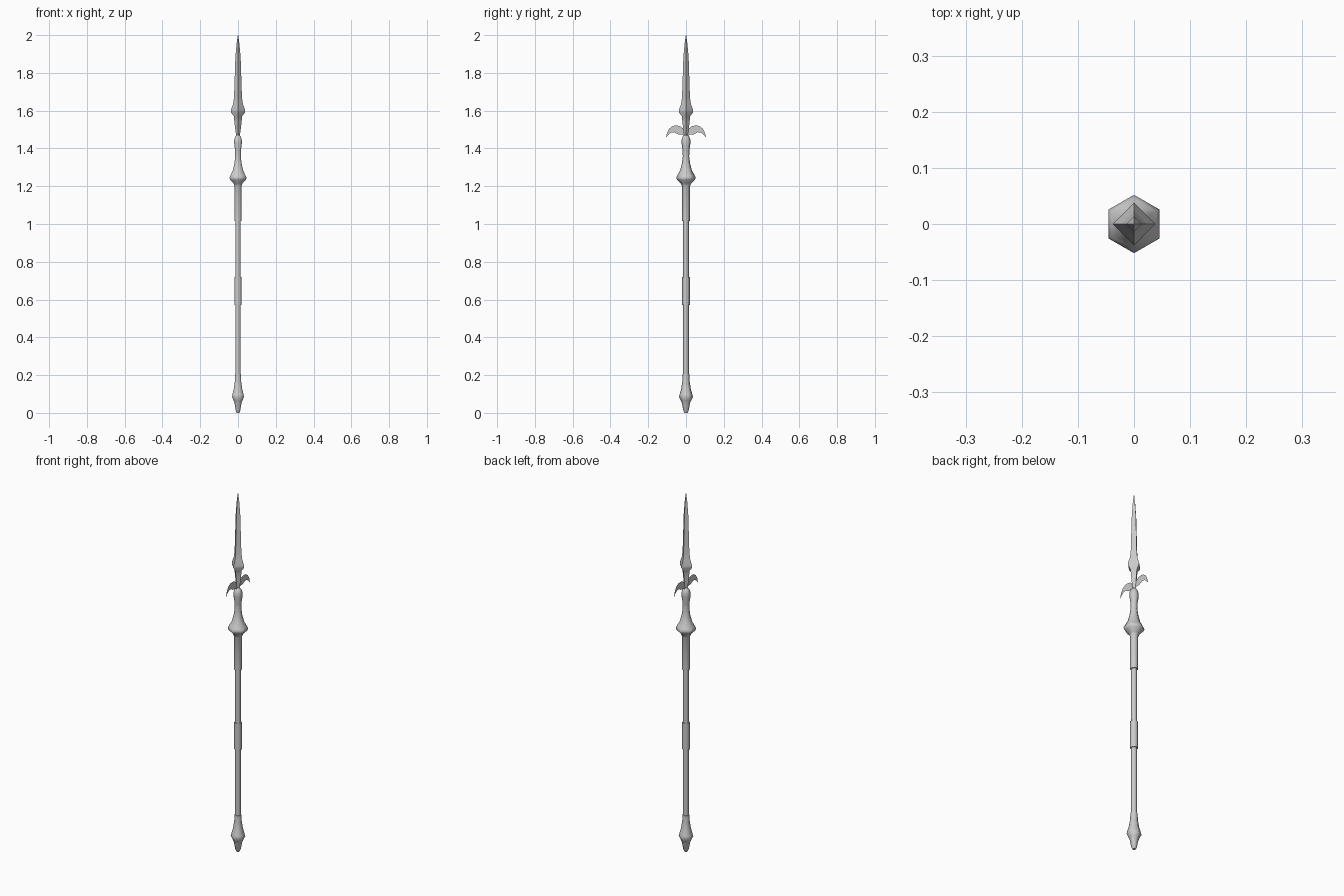
import bpy, bmesh
from math import pi, sin, cos, radians

if "Cube" in bpy.data.objects:
    bpy.data.objects.remove(bpy.data.objects["Cube"])


def finish(name, bm, angle):
    bmesh.ops.remove_doubles(bm, verts=bm.verts, dist=1e-5)
    mesh = bpy.data.meshes.new(name)
    bm.to_mesh(mesh)
    bm.free()
    obj = bpy.data.objects.new(name, mesh)
    bpy.context.collection.objects.link(obj)
    bpy.ops.object.select_all(action='DESELECT')
    obj.select_set(True)
    bpy.context.view_layer.objects.active = obj
    bpy.ops.object.shade_smooth_by_angle(angle=radians(angle))
    return obj


def turned(name, profile, sides=6, angle=65):
    """Stack of polygon rings (radius, z), one corner on +y, capped at both ends."""
    bm = bmesh.new()
    rings = []
    for r, z in profile:
        rings.append([bm.verts.new((-r * sin(2 * pi * i / sides),
                                    r * cos(2 * pi * i / sides), z))
                      for i in range(sides)])
    for a, b in zip(rings, rings[1:]):
        for i in range(sides):
            j = (i + 1) % sides
            bm.faces.new((a[i], a[j], b[j], b[i]))
    bm.faces.new(rings[0][::-1])
    bm.faces.new(rings[-1])
    return finish(name, bm, angle)


# Butt cap at the bottom
turned("butt_cap", [(0.008, 0), (0.014, 0.012), (0.021, 0.05), (0.027, 0.065),
                    (0.037, 0.085), (0.034, 0.097), (0.025, 0.13),
                    (0.019, 0.17), (0.018, 0.205)])

# Shaft and hand grip
turned("shaft", [(0.015, 0.19), (0.015, 1.03)])
turned("grip", [(0.02, 0.57), (0.02, 0.72)])

# Socket with wide collar, waist and knob
turned("socket", [(0.02, 1.015), (0.021, 1.20), (0.027, 1.215), (0.048, 1.234),
                  (0.052, 1.246), (0.046, 1.257), (0.031, 1.285), (0.022, 1.32),
                  (0.017, 1.355), (0.018, 1.39), (0.023, 1.425), (0.023, 1.445),
                  (0.017, 1.463), (0.007, 1.472)])

# Four-sided spear head with tapering neck
turned("spear_head", [(0.007, 1.455), (0.013, 1.49), (0.019, 1.54), (0.022, 1.57),
                      (0.038, 1.592), (0.038, 1.603), (0.026, 1.635),
                      (0.021, 1.67), (0.014, 1.88), (0.008, 1.95), (0.001, 2.0)],
       sides=4, angle=30)

# Pair of flat crescent hooks, mirrored front to back
outer = [(0.004, 1.485), (0.014, 1.505), (0.03, 1.517), (0.05, 1.522),
         (0.07, 1.519), (0.087, 1.507), (0.099, 1.486)]
inner = [(0.0, 1.455), (0.022, 1.475), (0.036, 1.465), (0.046, 1.476),
         (0.062, 1.486), (0.079, 1.484), (0.094, 1.472)]
inner[2] = (0.033, 1.473)
bm = bmesh.new()
for s in (1, -1):
    o = [bm.verts.new((0, s * y, z)) for y, z in outer]
    n = [bm.verts.new((0, s * y, z)) for y, z in inner]
    tip = bm.verts.new((0, s * 0.107, 1.457))
    for i in range(len(o) - 1):
        bm.faces.new((n[i], n[i + 1], o[i + 1], o[i]))
    bm.faces.new((n[-1], tip, o[-1]))
finish("hooks", bm, 30)
